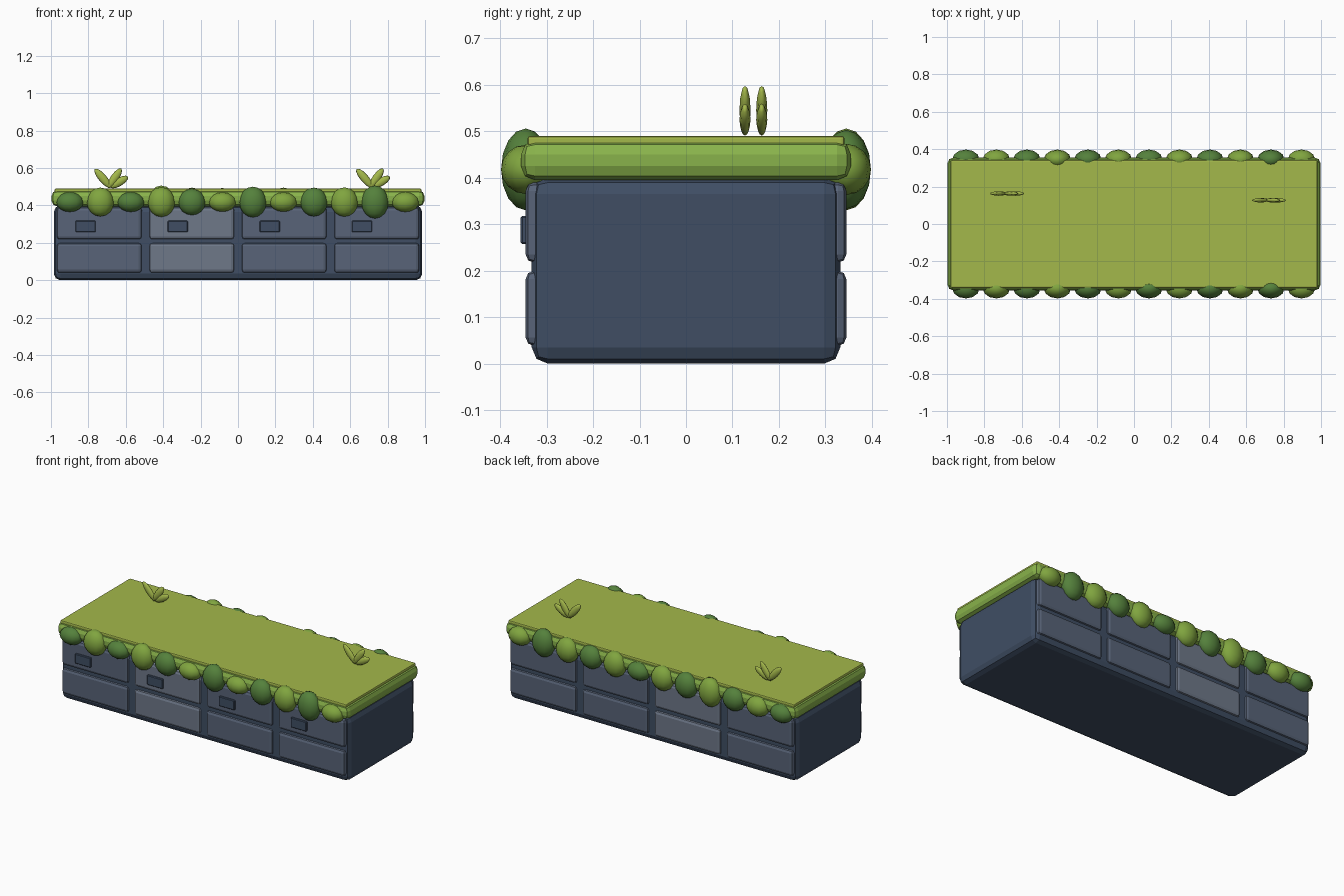
import bpy, bmesh, math
from mathutils import Matrix, Vector

if "Cube" in bpy.data.objects:
    bpy.data.objects.remove(bpy.data.objects["Cube"])


def material(name, rgb):
    m = bpy.data.materials.new(name)
    m.diffuse_color = (*rgb, 1)
    m.use_nodes = True
    m.node_tree.nodes["Principled BSDF"].inputs["Base Color"].default_value = m.diffuse_color
    return m


NAVY = material("dark_stone", (0.05, 0.076, 0.127))
STONE = material("stone", (0.098, 0.127, 0.188))
PALE = material("pale_stone", (0.156, 0.188, 0.25))
TURF = material("turf", (0.25, 0.45, 0.07))
LIME = material("grass_top", (0.37, 0.48, 0.07))
LEAF = material("light_foliage", (0.216, 0.376, 0.05))
DARK = material("dark_foliage", (0.09, 0.22, 0.045))


def finish(name, bm, mat, smooth):
    mesh = bpy.data.meshes.new(name)
    bm.to_mesh(mesh)
    bm.free()
    mesh.materials.append(mat)
    for p in mesh.polygons:
        p.use_smooth = smooth
    ob = bpy.data.objects.new(name, mesh)
    bpy.context.collection.objects.link(ob)
    return ob


def box(name, lo, hi, bevel, mat, segments=2):
    lo, hi = Vector(lo), Vector(hi)
    bm = bmesh.new()
    bmesh.ops.create_cube(bm, size=1, matrix=Matrix.Translation((lo + hi) / 2)
                          @ Matrix.Diagonal((*(hi - lo), 1)))
    bmesh.ops.bevel(bm, geom=bm.edges[:], offset=bevel, segments=segments,
                    profile=0.5, affect='EDGES')
    return finish(name, bm, mat, False)


def ellipsoid(name, centre, radii, mat, angle=0, seg=12, rings=8):
    bm = bmesh.new()
    bmesh.ops.create_uvsphere(bm, u_segments=seg, v_segments=rings, radius=1,
                              matrix=Matrix.Translation(centre)
                              @ Matrix.Rotation(angle, 4, 'Y')
                              @ Matrix.Diagonal((*radii, 1)))
    return finish(name, bm, mat, True)


# Stone core and turf slab
box("stone_core", (-0.985, -0.332, 0), (0.985, 0.332, 0.4), 0.035, NAVY)
box("turf_slab", (-0.997, -0.355, 0.395), (0.997, 0.355, 0.48), 0.03, TURF)
box("grass_top", (-0.98, -0.341, 0.468), (0.98, 0.341, 0.49), 0.006, LIME)

# Two rows of raised panels on front and back
for side, s in (("front", -1), ("back", 1)):
    y0, y1 = sorted((s * 0.305, s * 0.345))
    for col in range(4):
        x = -0.741 + col * 0.494
        mat = PALE if col == 1 else STONE
        for row, (z0, z1) in (("lower", (0.038, 0.2)), ("upper", (0.217, 0.39))):
            box(f"{side}_{row}_panel_{col}", (x - 0.228, y0, z0),
                (x + 0.228, y1, z1), 0.018, mat)

# Small dark plates on the front
for i in range(4):
    x = -0.815 + i * 0.4925
    box(f"front_plate_{i}", (x - 0.054, -0.356, 0.257),
        (x + 0.054, -0.335, 0.318), 0.004, NAVY, 1)

# Foliage tufts hanging over the long edges (vertical radii)
heights = {
    "front": (-1, (.053, .077, .053, .08, .07, .052, .082, .052, .077, .078, .088, .053)),
    "back": (1, (.055, .06, .07, .088, .077, .075, .055, .077, .07, .075, .085, .055)),
}
for side, (s, radii) in heights.items():
    for i, rz in enumerate(radii):
        ellipsoid(f"{side}_foliage_{i}", (-0.899 + i * 0.1631, s * 0.345, 0.418),
                  (0.073, 0.053, rz), LEAF if i % 2 else DARK)

# Three-leaf sprouts: leaf centre offset, half length, angle
leaves = ((-0.043, 0.545, 0.066, -0.71), (0.02, 0.545, 0.063, 0.6),
          (0.045, 0.525, 0.055, 1.02))
for n, (bx, by) in enumerate(((-0.68, 0.163), (0.72, 0.127))):
    for i, (dx, z, half, angle) in enumerate(leaves):
        ellipsoid(f"sprout_{n}_leaf_{i}", (bx + dx, by, z),
                  (0.022, 0.012, half), LIME, angle, 8, 6)
